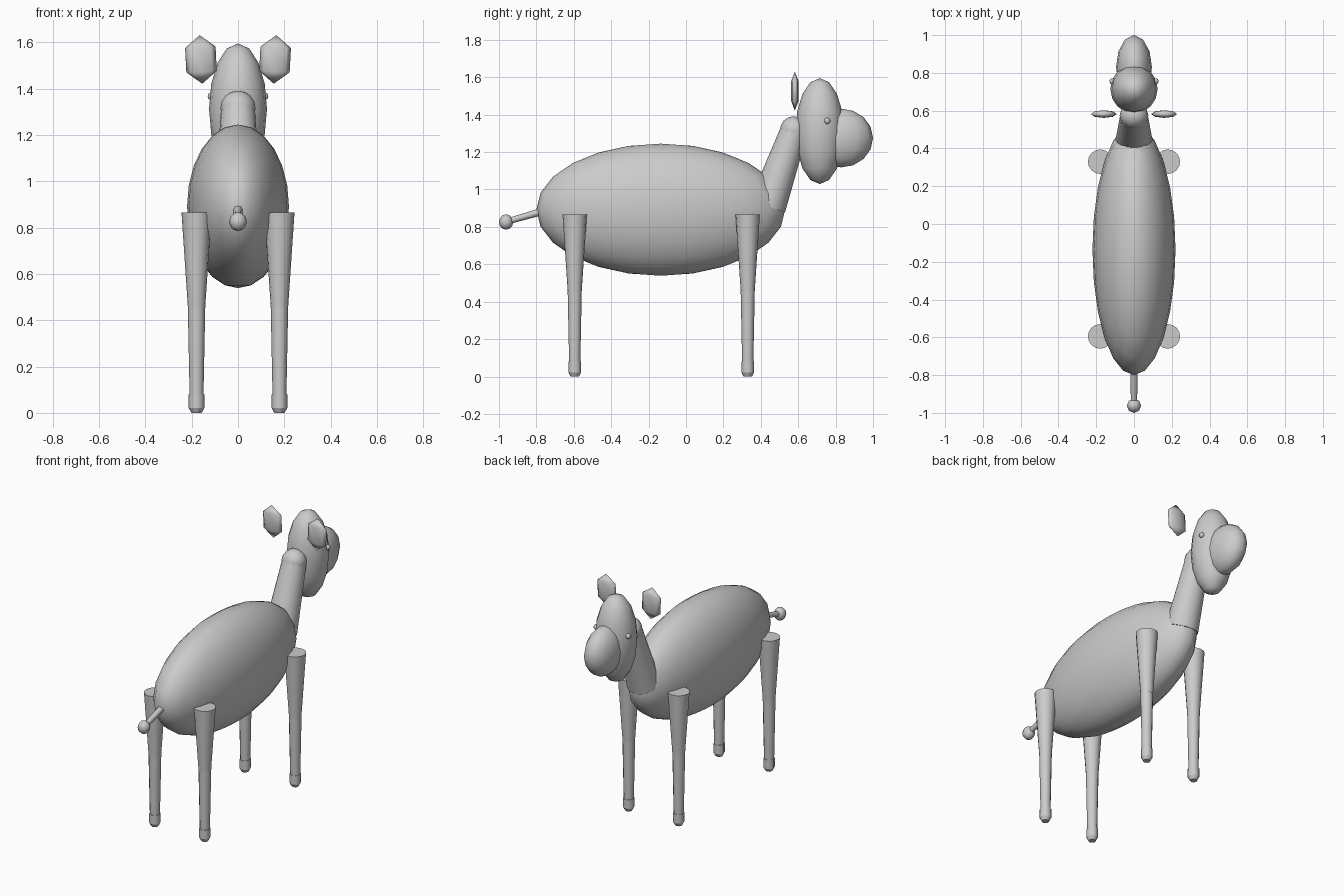
import bpy
import math
from mathutils import Vector

default = bpy.data.objects.get("Cube")
if default:
    bpy.data.objects.remove(default, do_unlink=True)

# One plain grey for the whole animal
GREY = (0.6, 0.6, 0.6, 1.0)
grey = bpy.data.materials.new("plain grey")
grey.use_nodes = True
grey.diffuse_color = GREY
grey.node_tree.nodes["Principled BSDF"].inputs["Base Color"].default_value = GREY


def finish(name, angle):
    obj = bpy.context.object
    obj.name = name
    obj.data.name = name
    obj.data.materials.append(grey)
    bpy.ops.object.transform_apply(location=False, rotation=True, scale=True)
    bpy.ops.object.shade_smooth_by_angle(angle=math.radians(angle))
    return obj


def ellipsoid(name, centre, radii, segments, rings, tilt=0):
    bpy.ops.mesh.primitive_uv_sphere_add(segments=segments, ring_count=rings, radius=1, location=centre)
    bpy.context.object.scale = radii
    bpy.context.object.rotation_euler.y = math.radians(tilt)
    return finish(name, 180)


def limb(name, start, end, r_start, r_end, sides=16):
    start, end = Vector(start), Vector(end)
    axis = end - start
    bpy.ops.mesh.primitive_cone_add(vertices=sides, radius1=r_start, radius2=r_end,
                                    depth=axis.length, location=(start + end) / 2)
    bpy.context.object.rotation_euler = axis.to_track_quat("Z", "Y").to_euler()
    return finish(name, 50)


# Body and neck
ellipsoid("body", (0, -0.135, 0.892), (0.22, 0.665, 0.353), 24, 12)
limb("neck", (0, 0.435, 0.91), (0, 0.578, 1.315), 0.1, 0.073)
ellipsoid("neck_top", (0, 0.575, 1.315), (0.076, 0.073, 0.076), 12, 8)

# Head and muzzle
ellipsoid("head", (0, 0.715, 1.312), (0.125, 0.13, 0.283), 16, 8)
ellipsoid("muzzle", (0, 0.83, 1.275), (0.095, 0.17, 0.157), 12, 8)

# Tail
limb("tail", (0, -0.76, 0.885), (0, -0.96, 0.828), 0.02, 0.016, 8)
ellipsoid("tail_tip", (0, -0.962, 0.826), (0.038, 0.038, 0.041), 8, 6)

for side, sx in (("left", 1), ("right", -1)):
    # Ears and eyes
    ellipsoid(side + "_ear", (sx * 0.16, 0.582, 1.526), (0.076, 0.023, 0.105), 8, 3, sx * 3)
    ellipsoid(side + "_eye", (sx * 0.114, 0.755, 1.367), (0.017, 0.017, 0.017), 8, 6)
    # Legs
    for end, y in (("front", 0.33), ("back", -0.595)):
        x = sx * 0.179
        name = end + "_" + side
        limb(name + "_upper_leg", (x, y, 0.45), (x, y, 0.865), 0.037, 0.065)
        limb(name + "_lower_leg", (x, y, 0.03), (x, y, 0.475), 0.029, 0.038, 12)
        limb(name + "_hoof_sole", (x, y, 0), (x, y, 0.022), 0.022, 0.034, 8)
        limb(name + "_hoof", (x, y, 0.022), (x, y, 0.08), 0.034, 0.034, 8)
